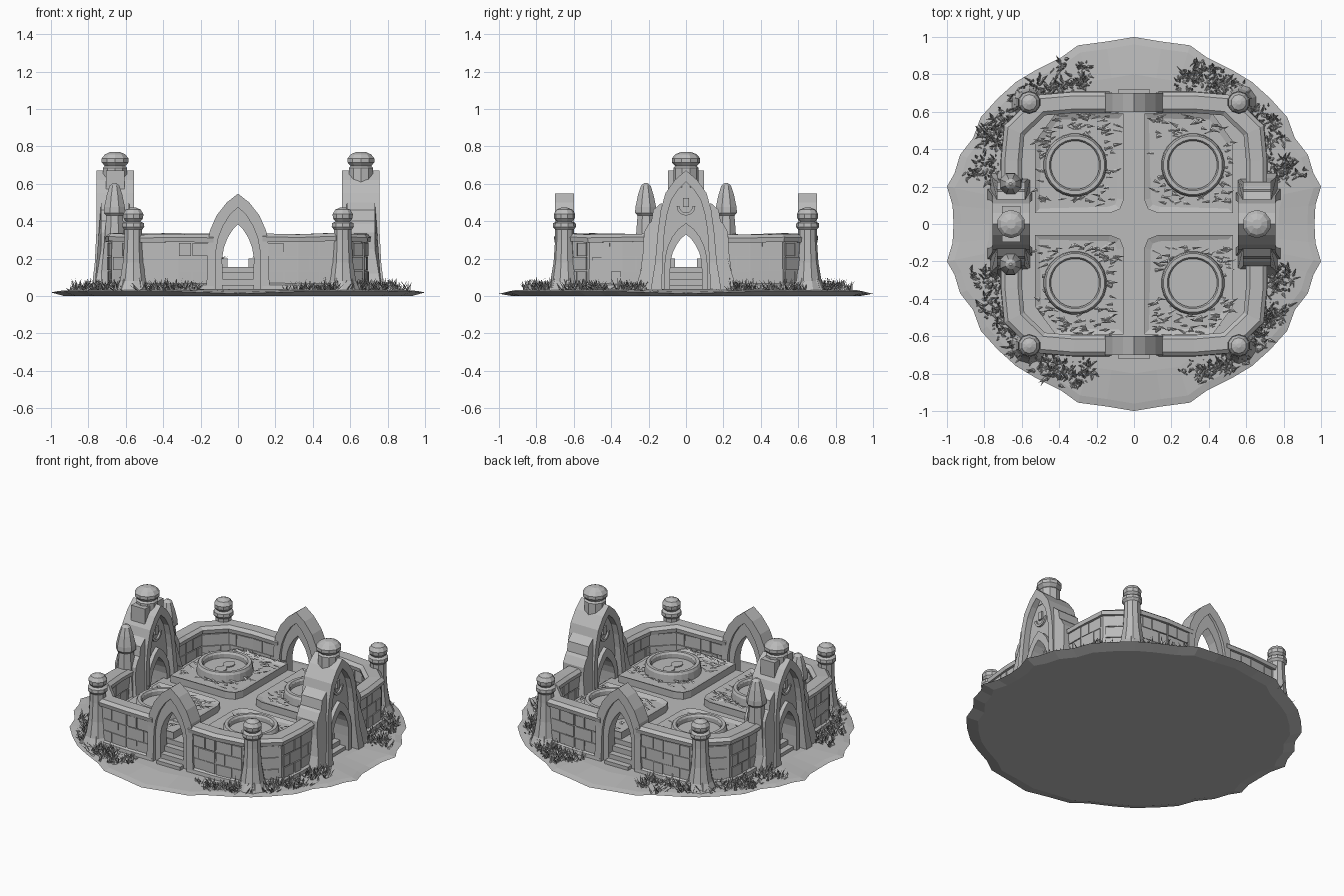
import bpy, bmesh, math, random
from mathutils import Vector, Matrix

random.seed(7)
cube = bpy.data.objects.get("Cube")
if cube:
    bpy.data.objects.remove(cube, do_unlink=True)

stone = bpy.data.materials.new("grey_stone")
stone.use_nodes = True
GREY = (0.5, 0.5, 0.5, 1)
stone.diffuse_color = GREY
stone.node_tree.nodes["Principled BSDF"].inputs["Base Color"].default_value = GREY

QUADS = [(sx, sy) for sx in (1, -1) for sy in (1, -1)]
FLOOR = 0.155
rnd = random.uniform


def finish(name, bm):
    bmesh.ops.recalc_face_normals(bm, faces=bm.faces)
    mesh = bpy.data.meshes.new(name)
    bm.to_mesh(mesh)
    bm.free()
    mesh.materials.append(stone)
    obj = bpy.data.objects.new(name, mesh)
    bpy.context.collection.objects.link(obj)
    return obj


def loft(bm, rings, closed=False, caps=True):
    """Skin a list of point rings with quads."""
    rows = [[bm.verts.new(p) for p in ring] for ring in rings]
    pairs = list(zip(rows, rows[1:])) + ([(rows[-1], rows[0])] if closed else [])
    for a, b in pairs:
        for i in range(len(a)):
            j = (i + 1) % len(a)
            bm.faces.new((a[i], a[j], b[j], b[i]))
    if caps and not closed:
        bm.faces.new(rows[0])
        bm.faces.new(rows[-1])


def revolve(name, profile, x, y, sides=8):
    """Faceted turned part; jitter keeps the stone hand cut."""
    bm = bmesh.new()
    turn = math.pi / sides
    loft(bm, [[(x + r * math.cos(turn * (2 * i + 1)), y + r * math.sin(turn * (2 * i + 1)), z)
               for i in range(sides)] for r, z in profile])
    return finish(name, bm)


def arch_band(name, outer, inner, depth, spot, along_y=False, flare=0.0):
    """Pointed arch between two half profiles, mirrored and given depth."""
    def full(half):
        return half + [(-u, z) for u, z in reversed(half[:-1])]

    def place(u, d, z):
        d *= 0.5 * depth * (1 + flare * max(0, 0.25 - z))
        return (spot[0] + d, spot[1] + u, z) if along_y else (spot[0] + u, spot[1] + d, z)
    bm = bmesh.new()
    loft(bm, [[place(*p) for p in ((o[0], -1, o[1]), (o[0], 1, o[1]), (i[0], 1, i[1]), (i[0], -1, i[1]))]
              for o, i in zip(full(outer), full(inner))])
    return finish(name, bm)


def sweep(bm, path, section, jitter=0.0):
    """Sweep an (offset, height) section along a mitred ground path."""
    pts = [Vector(p) for p in path]
    rings = []
    for i, p in enumerate(pts):
        a = (p - pts[i - 1]).normalized() if i else None
        b = (pts[i + 1] - p).normalized() if i < len(pts) - 1 else None
        t = ((a or b) + (b or a)).normalized()
        n = Vector((-t.y, t.x)) / max(0.5, t.dot(a or b))
        dz = rnd(-jitter, jitter)
        rings.append([(p.x + n.x * o, p.y + n.y * o, z + dz) for o, z in section])
    loft(bm, rings)


def box(bm, centre, size, angle=0.0):
    m = Matrix.Translation(centre) @ Matrix.Rotation(angle, 4, 'Z') @ Matrix.Diagonal((*size, 1))
    bmesh.ops.create_cube(bm, size=1, matrix=m)


def prism(bm, outline, z0, z1):
    loft(bm, [[(x, y, z) for x, y in outline] for z in (z0, z1)])


def blade(bm, base, direction, length, width):
    """Thin three-sided leaf."""
    rot = direction.to_track_quat('Z', 'Y').to_matrix().to_4x4()
    m = Matrix.Translation(Vector(base) + direction.normalized() * length / 2) @ rot @ \
        Matrix.Diagonal((1, 0.35, 1, 1))
    bmesh.ops.create_cone(bm, segments=3, radius1=width, radius2=0, depth=length, matrix=m)


# Wavy ground disc: underside, rim, raised middle
quarter = [(0.965, 0), (0.97, 0.1), (1, 0.2), (0.96, 0.27), (0.93, 0.37), (0.86, 0.46), (0.82, 0.57),
           (0.73, 0.67), (0.63, 0.76), (0.53, 0.82), (0.39, 0.89), (0.3, 0.955), (0.15, 0.975), (0, 1)]
half = quarter + [(-x, y) for x, y in reversed(quarter[:-1])]
rim = half + [(x, -y) for x, y in reversed(half[1:-1])]


def rim_height(x, y):
    return 0.012 + 0.012 * min(1, 3 * min(abs(x), abs(y)))


bm = bmesh.new()
loft(bm, [[(x * 0.93, y * 0.93, 0) for x, y in rim],
          [(x, y, rim_height(x, y)) for x, y in rim],
          [(x * 0.96, y * 0.96, rim_height(x, y) + 0.008) for x, y in rim],
          [(x * 0.8, y * 0.8, 0.038) for x, y in rim]])
finish("ground", bm)

# Raised courtyard floor
bm = bmesh.new()
prism(bm, [(0.6, -0.46), (0.6, 0.46), (0.47, 0.6), (-0.47, 0.6),
           (-0.6, 0.46), (-0.6, -0.46), (-0.47, -0.6), (0.47, -0.6)], 0.02, FLOOR)
finish("courtyard_floor", bm)

# Steps through the four gateways
bm = bmesh.new()
for s in (1, -1):
    for i, top in enumerate((0.06, 0.09, 0.125)):
        d = 0.72 - 0.04 * i
        box(bm, (0, s * (d + 0.5) / 2, top / 2 + 0.01), (0.17, d - 0.5, top - 0.02))
        box(bm, (s * (d + 0.5) / 2, 0, top / 2 + 0.01), (d - 0.5, 0.17, top - 0.02))
finish("gateway_steps", bm)

# Garden wall: core, brick courses, plinth and coping in each quarter
corner = [(0.13, 0.65), (0.32, 0.65), (0.5, 0.635), (0.64, 0.5), (0.655, 0.34), (0.655, 0.13)]
core, bricks, coping = bmesh.new(), bmesh.new(), bmesh.new()
for sx, sy in QUADS:
    path = [Vector((x * sx, y * sy)) for x, y in corner]
    sweep(core, path, [(-0.06, 0.02), (-0.055, 0.06), (-0.038, 0.07), (-0.036, 0.3),
                       (0.036, 0.3), (0.038, 0.07), (0.055, 0.06), (0.06, 0.02)])
    sweep(coping, path, [(-0.052, 0.29), (-0.056, 0.315), (-0.035, 0.332),
                         (0.035, 0.332), (0.056, 0.315), (0.052, 0.29)], 0.005)
    for a, b in zip(path, path[1:]):
        run = b - a
        for row in range(3):
            cuts = [0, 0.35, 1] if row % 2 else [0, 0.62, 1]
            for t0, t1 in zip(cuts, cuts[1:]):
                mid = a + run * (t0 + t1) / 2
                box(bricks, (mid.x, mid.y, 0.097 + row * 0.076),
                    (run.length * (t1 - t0) - 0.007, rnd(0.08, 0.092), 0.07),
                    math.atan2(run.y, run.x))
finish("wall_core", core)
finish("wall_bricks", bricks)
finish("wall_coping", coping)

# Corner posts with ball caps
post = [(0.1, 0.025), (0.075, 0.08), (0.058, 0.18), (0.05, 0.3), (0.05, 0.355), (0.062, 0.37), (0.06, 0.39),
        (0.04, 0.398), (0.055, 0.415), (0.057, 0.438), (0.042, 0.462), (0.012, 0.474)]
for sx, sy in QUADS:
    revolve("corner_post", post, 0.56 * sx, 0.65 * sy, 10)
    # Root-like feet around each post
    bm = bmesh.new()
    for k in range(5):
        a = math.tau * k / 5 + math.atan2(sy, sx)
        d = Vector((math.cos(a), math.sin(a), 0))
        blade(bm, Vector((0.56 * sx, 0.65 * sy, 0.02)) + d * 0.085, Vector((0, 0, 1)) - d * 0.3, 0.2, 0.035)
    finish("post_roots", bm)

# Front and back pointed arches, in two stepped orders
arch_out = [(0.172, 0.025), (0.162, 0.15), (0.163, 0.27), (0.15, 0.35), (0.115, 0.43), (0.06, 0.5), (0, 0.547)]
arch_mid = [(0.12, 0.025), (0.12, 0.15), (0.118, 0.24), (0.105, 0.31), (0.08, 0.375), (0.042, 0.435), (0, 0.475)]
arch_in = [(0.08, 0.025), (0.083, 0.13), (0.085, 0.2), (0.075, 0.26), (0.056, 0.31), (0.03, 0.352), (0, 0.385)]
for s in (1, -1):
    arch_band("gate_arch_outer", arch_out, arch_mid, 0.1, (0, 0.65 * s), flare=0.6)
    arch_band("gate_arch_inner", arch_mid, arch_in, 0.065, (0, 0.65 * s))

# Side gate towers
frame_out = [(0.19, 0.025), (0.165, 0.18), (0.15, 0.35), (0.135, 0.46), (0.11, 0.55), (0.06, 0.62), (0, 0.672)]
frame_in = [(0.13, 0.025), (0.125, 0.18), (0.115, 0.35), (0.1, 0.44), (0.08, 0.51), (0.042, 0.57), (0, 0.61)]
door_out = [(0.115, 0.025), (0.115, 0.13), (0.113, 0.2), (0.1, 0.26), (0.075, 0.315), (0.04, 0.36), (0, 0.39)]
door_in = [(0.085, 0.025), (0.085, 0.13), (0.082, 0.19), (0.07, 0.235), (0.05, 0.275), (0.028, 0.305), (0, 0.33)]
buttress = [(0.13, 0.025), (0.275, 0.025), (0.245, 0.12), (0.228, 0.25), (0.225, 0.34),
            (0.2, 0.385), (0.185, 0.4), (0.175, 0.46), (0.13, 0.5)]
finial = [(0.068, 0.58), (0.068, 0.685), (0.058, 0.695), (0.076, 0.715), (0.076, 0.735),
          (0.058, 0.757), (0.025, 0.771)]
for s in (1, -1):
    x = 0.657 * s
    arch_band("tower_frame", frame_out, frame_in, 0.2, (x, 0), True, 1.2)
    arch_band("tower_panel", frame_in, door_in, 0.12, (x, 0), True)
    arch_band("tower_door_arch", door_out, door_in, 0.17, (x, 0), True)
    revolve("tower_finial", finial, x, 0, 10)
    for t in (1, -1):
        bm = bmesh.new()
        loft(bm, [[(x + e * (0.075 + 0.16 * max(0, 0.25 - z)), t * y, z) for y, z in buttress]
                  for e in (-1, 1)])
        finish("tower_buttress", bm)
        # Crescent and bud carved on each panel face
        bm = bmesh.new()
        arc = [math.pi * (1 + k / 8) for k in range(9)]
        loft(bm, [[(x + t * d, r * math.cos(a), 0.48 + r * math.sin(a))
                   for d, r in ((0.055, 0.05), (0.072, 0.05), (0.072, 0.035), (0.055, 0.035))] for a in arc])
        box(bm, (x + t * 0.063, 0, 0.5), (0.018, 0.03, 0.05))
        finish("panel_carving", bm)

# Spires and crest block that belong only to the right-hand tower
spire = [(0.1, 0.025), (0.075, 0.13), (0.06, 0.28), (0.048, 0.43), (0.062, 0.445), (0.06, 0.475),
         (0.045, 0.54), (0.028, 0.59), (0.008, 0.605)]
for t in (1, -1):
    revolve("tower_spire", spire, -0.66, 0.215 * t, 8)
bm = bmesh.new()
box(bm, (-0.657, 0, 0.61), (0.1, 0.19, 0.12))
finish("tower_crest", bm)

# Planting beds with kerbs, round planters and fallen leaves
bed = [(0.055, 0.13), (0.075, 0.08), (0.13, 0.058), (0.53, 0.058), (0.53, 0.44), (0.42, 0.59), (0.055, 0.59)]
ring = [(0.172, FLOOR), (0.166, 0.235), (0.158, 0.25), (0.138, 0.25), (0.13, 0.238), (0.13, 0.2)]
litter = bmesh.new()
for sx, sy in QUADS:
    bm = bmesh.new()
    prism(bm, [(x * sx, y * sy) for x, y in bed], FLOOR - 0.02, 0.2)
    bmesh.ops.recalc_face_normals(bm, faces=bm.faces)
    top = max(bm.faces, key=lambda f: f.calc_center_median().z)
    bmesh.ops.inset_region(bm, faces=[top], thickness=0.035)
    bmesh.ops.translate(bm, verts=top.verts, vec=(0, 0, -0.012))
    finish("planting_bed", bm)
    cx, cy = 0.315 * sx, 0.315 * sy
    revolve("planter_ring", ring, cx, cy, 24)
    revolve("planter_soil", [(0.132, 0.19), (0.132, 0.212)], cx, cy, 24)
    # Two bud shaped leaves end to end in the planter
    bm = bmesh.new()
    for t in (1, -1):
        prism(bm, [(cx + 0.034 * math.sin(a) * abs(math.sin(a)) ** 0.3, cy + t * 0.042 + 0.045 * math.cos(a))
                   for a in (math.tau * k / 14 for k in range(14))], 0.21, 0.219)
    finish("planter_leaves", bm)
    for k in range(170):
        x, y = rnd(0.1, 0.52), rnd(0.11, 0.6)
        if math.hypot(x - 0.315, y - 0.315) > 0.17 and x + y < 0.98:
            a = rnd(-0.5, 0.5) + random.choice((0, math.pi))
            blade(litter, (x * sx, y * sy, rnd(0.19, 0.205)),
                  Vector((math.cos(a), math.sin(a), rnd(0.05, 0.4))), rnd(0.03, 0.06), rnd(0.008, 0.014))
finish("bed_leaf_litter", litter)

# Grass clumps around the outside of the wall, leaving the paths clear
grass = bmesh.new()
for sx, sy in QUADS:
    for clump in range(62):
        a = math.radians(rnd(17, 73))
        wall = min(0.73 / max(math.cos(a), math.sin(a)), 0.83)
        r = wall + (0.94 - wall) * rnd(0, 1) ** 1.3
        for k in range(9):
            p = Vector((r * math.cos(a) + rnd(-0.025, 0.025), r * math.sin(a) + rnd(-0.025, 0.025)))
            if p.length < 0.955:
                blade(grass, (p.x * sx, p.y * sy, 0.02), Vector((rnd(-1, 1), rnd(-1, 1), rnd(0.5, 1.5))),
                      rnd(0.035, 0.085), rnd(0.008, 0.016))
finish("grass_clumps", grass)
